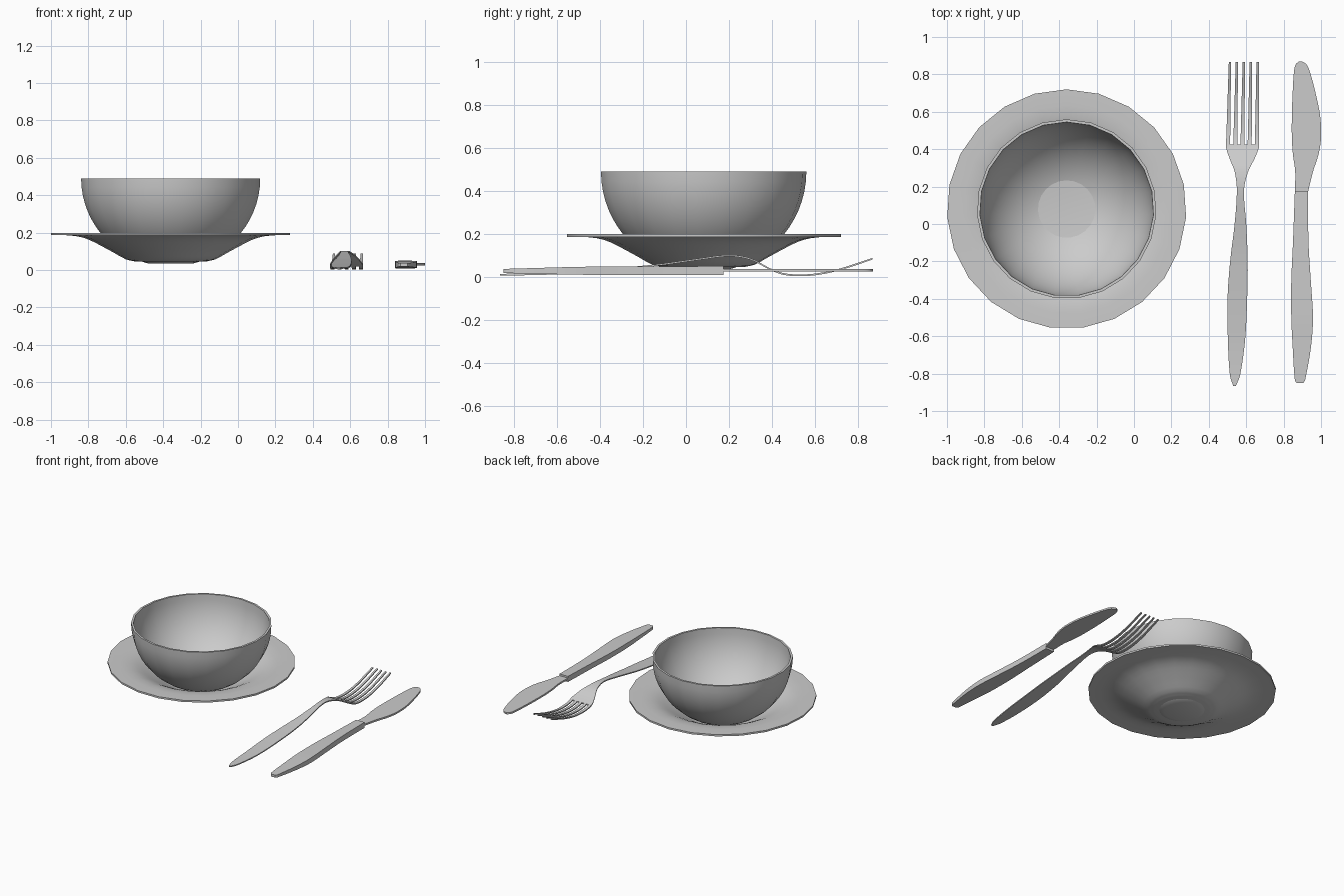
import bpy, bmesh
from math import pi, radians, sqrt
from mathutils import Vector, Matrix

cube = bpy.data.objects.get("Cube")
if cube:
    bpy.data.objects.remove(cube, do_unlink=True)

grey = bpy.data.materials.new("light grey")
grey.use_nodes = True
colour = (0.6, 0.6, 0.6, 1)
grey.diffuse_color = colour
grey.node_tree.nodes["Principled BSDF"].inputs["Base Color"].default_value = colour


def finish(bm, name, angle=35):
    bmesh.ops.remove_doubles(bm, verts=bm.verts, dist=1e-5)
    bmesh.ops.recalc_face_normals(bm, faces=bm.faces)
    mesh = bpy.data.meshes.new(name)
    bm.to_mesh(mesh)
    bm.free()
    mesh.materials.append(grey)
    ob = bpy.data.objects.new(name, mesh)
    bpy.context.collection.objects.link(ob)
    bpy.ops.object.select_all(action='DESELECT')
    ob.select_set(True)
    bpy.context.view_layer.objects.active = ob
    bpy.ops.object.shade_smooth_by_angle(angle=radians(angle))
    return ob


def lathe(name, profile, centre, sides=23):
    """Turn a closed (radius, z) profile around the vertical axis."""
    bm = bmesh.new()
    vs = [bm.verts.new((0, r, z)) for r, z in profile]
    es = [bm.edges.new(pair) for pair in zip(vs, vs[1:])]
    bmesh.ops.spin(bm, geom=vs + es, cent=(0, 0, 0), axis=(0, 0, 1),
                   angle=2 * pi, steps=sides)
    bmesh.ops.transform(bm, matrix=Matrix.Translation(centre), verts=bm.verts)
    return finish(bm, name)


def smooth(points, steps=4):
    """Resample a row of tuples along a smooth curve through them."""
    pts = [Vector(p) for p in points]
    out = []
    for i in range(len(pts) - 1):
        a, b = pts[i], pts[i + 1]
        p, n = pts[max(i - 1, 0)], pts[min(i + 2, len(pts) - 1)]
        h = b[0] - a[0]
        ma = (b - p) * (h / (b[0] - p[0]))
        mb = (n - a) * (h / (n[0] - a[0]))
        for k in range(steps):
            t = k / steps
            u = 1 - t
            out.append(a * (1 + 2 * t) * u * u + ma * t * u * u
                       + b * (3 - 2 * t) * t * t - mb * u * t * t)
    return out + [pts[-1]]


def lookup(row, y):
    for a, b in zip(row, row[1:]):
        if y <= b[0]:
            return a[1] + (b[1] - a[1]) * (y - a[0]) / (b[0] - a[0])
    return row[-1][1]


def loft(bm, outline, low, high):
    """Box section running along y; outline rows are (y, left x, right x)."""
    rings = [[bm.verts.new(c) for c in ((l, y, low(y)), (r, y, low(y)),
                                        (r, y, high(y)), (l, y, high(y)))]
             for y, l, r in outline]
    for a, b in zip(rings, rings[1:]):
        for i in range(4):
            j = (i + 1) % 4
            bm.faces.new((a[i], a[j], b[j], b[i]))
    bm.faces.new(rings[0])
    bm.faces.new(rings[-1])


# Dishes
centre = (-0.36, 0.08, 0)
under = [(v[0], v[1]) for v in smooth(
    [(0.2, 0.048), (0.24, 0.057), (0.3, 0.09), (0.37, 0.128),
     (0.44, 0.163), (0.5, 0.18), (0.56, 0.186)], 2)]
over = [(r - 0.004, z + 0.013) for r, z in reversed(under)]
lathe("plate", [(0, 0.045), (0.19, 0.045)] + under
      + [(0.64, 0.186), (0.64, 0.199)] + over + [(0, 0.06)], centre)


def bowl_wall(radius, floor, rings=14):
    depth = 0.49 - floor
    heights = [floor + depth * (i / rings) ** 1.5 for i in range(rings + 1)]
    return [(radius * sqrt(max(0, 1 - ((0.49 - z) / (depth + 0.015)) ** 2)), z)
            for z in heights]


outer = bowl_wall(0.48, 0.035)
inner = bowl_wall(0.465, 0.05)
lathe("bowl", [(0, 0.035)] + outer + inner[::-1] + [(0, 0.048)], centre)

# Knife
handle = smooth([(-0.85, 0.87, 0.905), (-0.835, 0.86, 0.915),
                 (-0.65, 0.848, 0.947), (-0.5, 0.841, 0.957),
                 (-0.3, 0.841, 0.945), (-0.1, 0.85, 0.933), (0.175, 0.86, 0.93)])
top = [(-0.85, 0.037), (-0.5, 0.047), (0.175, 0.05)]
bottom = [(-0.85, 0.018), (-0.5, 0.01), (0.175, 0.008)]
bm = bmesh.new()
loft(bm, handle, lambda y: lookup(bottom, y), lambda y: lookup(top, y))
finish(bm, "knife_handle")

blade = smooth([(0.17, 0.86, 0.93), (0.28, 0.862, 0.957), (0.37, 0.85, 0.986),
                (0.46, 0.844, 1.0), (0.58, 0.844, 0.995), (0.72, 0.849, 0.966),
                (0.82, 0.856, 0.938), (0.855, 0.866, 0.921), (0.87, 0.883, 0.897)])
bm = bmesh.new()
loft(bm, blade, lambda y: 0.024, lambda y: 0.037)
finish(bm, "knife_blade")

# Fork, bent along one side curve
bend = smooth([(-0.87, 0.01), (-0.6, 0.016), (-0.17, 0.051), (0.065, 0.083),
               (0.2, 0.099), (0.3, 0.083), (0.39, 0.037), (0.45, 0.014),
               (0.53, 0.007), (0.62, 0.014), (0.72, 0.036), (0.87, 0.085)], 6)
low = lambda y: lookup(bend, y) - 0.004
high = lambda y: lookup(bend, y) + 0.004
stem = smooth([(-0.865, 0.53, 0.545), (-0.81, 0.513, 0.567), (-0.62, 0.502, 0.594),
               (-0.4, 0.5, 0.605), (-0.2, 0.514, 0.608), (0, 0.538, 0.6),
               (0.18, 0.55, 0.588), (0.28, 0.538, 0.61), (0.35, 0.511, 0.645),
               (0.405, 0.493, 0.667), (0.425, 0.492, 0.668)])
bm = bmesh.new()
loft(bm, stem, low, high)
finish(bm, "fork_stem")

for i in range(5):
    base = 0.503 + 0.0385 * i
    tip = 0.513 + 0.037 * i
    rows = []
    for k in range(17):
        t = k / 16
        mid = base + (tip - base) * t
        half = 0.011 - 0.005 * t
        rows.append((0.42 + 0.447 * t, mid - half, mid + half))
    bm = bmesh.new()
    loft(bm, rows, low, high)
    finish(bm, f"fork_tine_{i + 1}")
